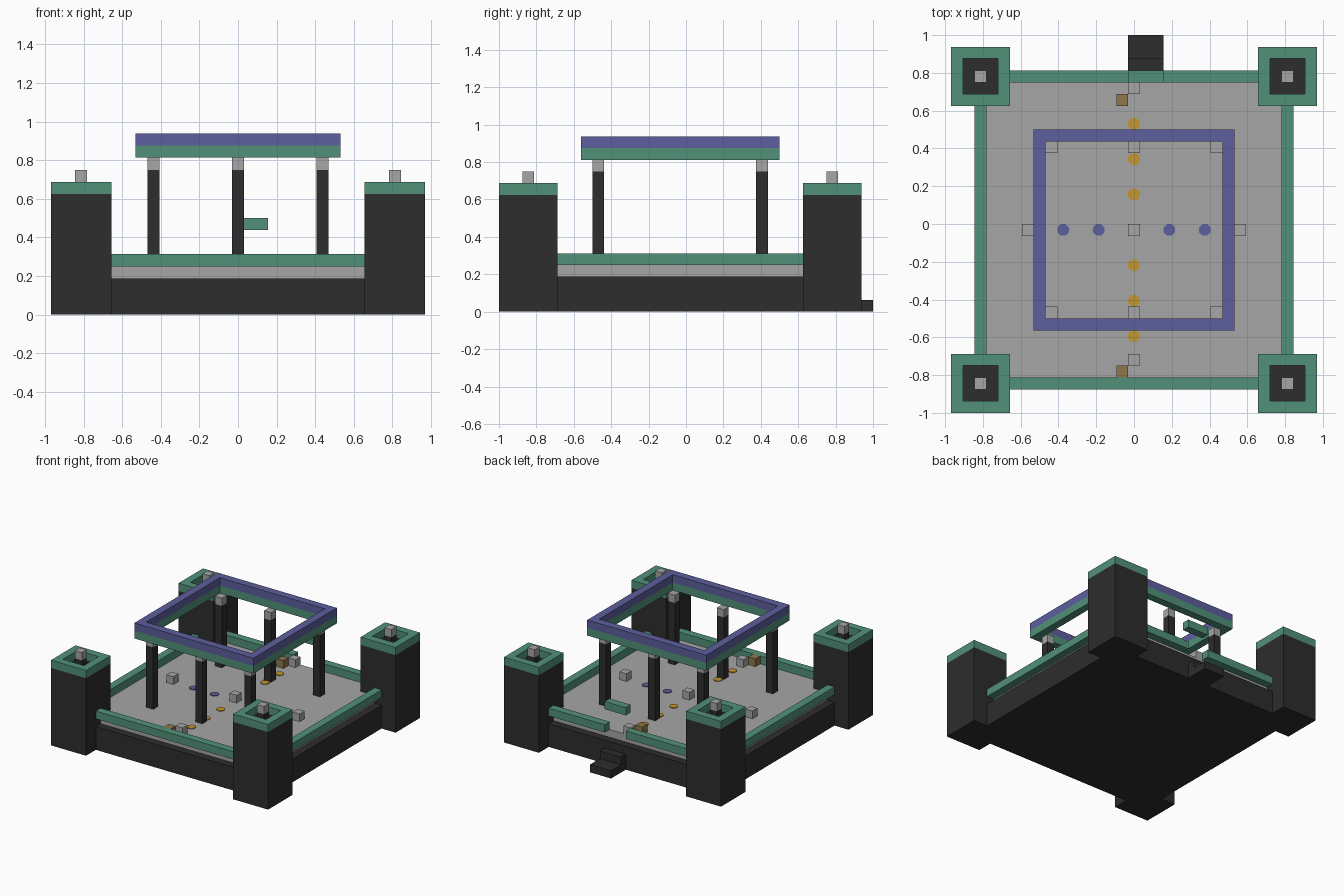
import bpy, bmesh, math
from mathutils import Matrix, Vector

cube = bpy.data.objects.get("Cube")
if cube:
    bpy.data.objects.remove(cube, do_unlink=True)

U = 1 / 16  # one building block


def material(name, r, g, b):
    m = bpy.data.materials.new(name)
    m.use_nodes = True
    m.diffuse_color = (r, g, b, 1)
    m.node_tree.nodes["Principled BSDF"].inputs["Base Color"].default_value = (r, g, b, 1)
    return m


DARK = material("dark stone", .026, .026, .026)
GREY = material("grey stone", .38, .38, .38)
GREEN = material("green trim", .083, .285, .19)
BLUE = material("blue trim", .11, .112, .34)
GOLD = material("gold", .54, .31, .025)
BROWN = material("brown wood", .27, .185, .07)


def finish(name, bm, mat):
    mesh = bpy.data.meshes.new(name)
    bm.to_mesh(mesh)
    bm.free()
    mesh.materials.append(mat)
    obj = bpy.data.objects.new(name, mesh)
    bpy.context.collection.objects.link(obj)
    return obj


def box(name, mat, x0, x1, y0, y1, z0, z1):
    """Box given by its limits in blocks."""
    bm = bmesh.new()
    size = Vector((x1 - x0, y1 - y0, z1 - z0)) * U
    mid = Vector((x0 + x1, y0 + y1, z0 + z1)) * U / 2
    bmesh.ops.create_cube(bm, size=1, matrix=Matrix.Translation(mid) @ Matrix.Diagonal(size).to_4x4())
    return finish(name, bm, mat)


def block(name, mat, x, y, z0, z1):
    """One-block-wide column centred on x, y."""
    return box(name, mat, x - .5, x + .5, y - .5, y + .5, z0, z1)


def ring(name, mat, cx, cy, half, z0, z1):
    """Square frame one block wide."""
    bm = bmesh.new()
    loops = []
    for r, z in ((half, z0), (half, z1), (half - 1, z1), (half - 1, z0)):
        loops.append([bm.verts.new(((cx + sx * r) * U, (cy + sy * r) * U, z * U))
                      for sx, sy in ((-1, -1), (1, -1), (1, 1), (-1, 1))])
    for i in range(4):
        a, b = loops[i], loops[(i + 1) % 4]
        for j in range(4):
            k = (j + 1) % 4
            bm.faces.new((a[j], a[k], b[k], b[j]))
    bmesh.ops.recalc_face_normals(bm, faces=bm.faces)
    return finish(name, bm, mat)


def disc(name, mat, x, y):
    """Thin eight-sided plate on the floor."""
    bm = bmesh.new()
    place = Matrix.Translation((x * U, y * U, 4 * U + .003)) @ Matrix.Rotation(math.pi / 8, 4, "Z")
    bmesh.ops.create_cone(bm, cap_ends=True, segments=8, radius1=.033, radius2=.033,
                          depth=.006, matrix=place)
    return finish(name, bm, mat)


# Platform and recessed floor slab
box("platform", DARK, -13.5, 13.5, -14, 13, 0, 3)
box("floor", GREY, -12.5, 12.5, -13, 12, 3, 4)

# Rails, with a gate opening at the back
box("front_rail", GREEN, -10.5, 10.5, -14, -13, 4, 5)
box("back_rail_right", GREEN, -10.5, -.5, 12, 13, 4, 5)
box("back_rail_left", GREEN, 2.5, 10.5, 12, 13, 4, 5)
for side, s in (("left", 1), ("right", -1)):
    box(side + "_rail", GREEN, s * 13 - .5, s * 13 + .5, -11, 10, 4, 5)

# Gate lintel and steps
box("gate_lintel", GREEN, -.5, 2.5, 12, 13, 7, 8)
box("upper_step", DARK, -.5, 2.5, 13, 14, 0, 2)
box("lower_step", DARK, -.5, 2.5, 14, 16, 0, 1)

# Corner towers with rimmed tops and lamps
for x in (-13, 13):
    for y in (-13.5, 12.5):
        box("tower", DARK, x - 2.5, x + 2.5, y - 2.5, y + 2.5, 0, 10)
        ring("tower_rim", GREEN, x, y, 2.5, 10, 11)
        block("tower_lamp_post", DARK, x, y, 10, 11)
        block("tower_lamp", GREY, x, y, 11, 12)

# Pavilion pillars and roof frame
for x in (-7, 0, 7):
    for y in (-7.5, 6.5):
        block("pillar", DARK, x, y, 4, 12)
        block("pillar_cap", GREY, x, y, 12, 13)
ring("roof_frame_lower", GREEN, 0, -.5, 8.5, 13, 14)
ring("roof_frame_upper", BLUE, 0, -.5, 8.5, 14, 15)

# Loose blocks on the floor
for x, y in ((0, -.5), (-9, -.5), (9, -.5), (0, 11.5), (0, -11.5)):
    block("floor_block", GREY, x, y, 4, 5)
for y in (-12.5, 10.5):
    block("crate", BROWN, -1, y, 4, 5)

# Floor markers
for d in (3, 6, 9):
    for s in (-1, 1):
        disc("gold_marker", GOLD, 0, -.5 + s * d)
        if d < 9:
            disc("blue_marker", BLUE, s * d, -.5)
